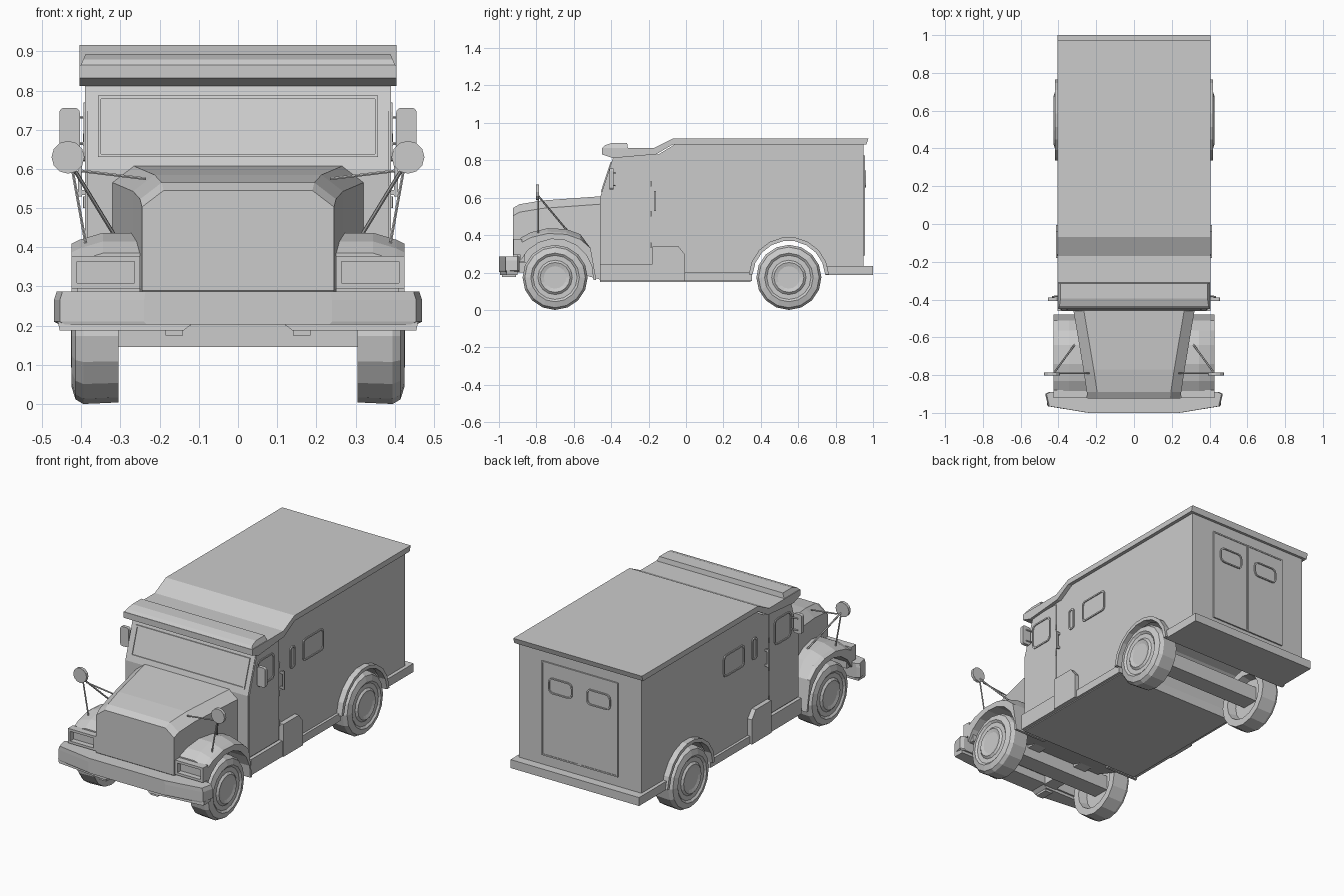
import bpy, bmesh
from math import cos, sin, pi, radians
from mathutils import Vector

if "Cube" in bpy.data.objects:
    bpy.data.objects.remove(bpy.data.objects["Cube"])


def loft(name, rings, mirror=False, closed_ends=True):
    bm = bmesh.new()
    vs = [[bm.verts.new(p) for p in r] for r in rings]
    n = len(rings[0])
    for a, b in zip(vs, vs[1:]):
        for i in range(n):
            j = (i + 1) % n
            bm.faces.new((a[i], a[j], b[j], b[i]))
    if closed_ends:
        bm.faces.new(vs[0])
        bm.faces.new(vs[-1])
    bmesh.ops.recalc_face_normals(bm, faces=bm.faces)
    me = bpy.data.meshes.new(name)
    bm.to_mesh(me)
    bm.free()
    ob = bpy.data.objects.new(name, me)
    bpy.context.collection.objects.link(ob)
    if mirror:
        ob.modifiers.new("mirror", 'MIRROR')
    return ob


def side_prism(name, pts, x0, x1, mirror=False):
    return loft(name, [[(x, y, z) for y, z in pts] for x in (x0, x1)], mirror)


def box(name, x, y, z, mirror=False):
    return side_prism(name, [(y[0], z[0]), (y[1], z[0]), (y[1], z[1]), (y[0], z[1])], *x, mirror)


def rod(name, a, b, r=0.004, n=6, mirror=True):
    a, b = Vector(a), Vector(b)
    q = (b - a).to_track_quat('Z', 'Y')
    ring = [q @ Vector((r * cos(2 * pi * i / n), r * sin(2 * pi * i / n), 0)) for i in range(n)]
    return loft(name, [[a + p for p in ring], [b + p for p in ring]], mirror)


def arc(cy, cz, r, a0, a1, n):
    return [(cy + r * cos(radians(a0 + (a1 - a0) * i / n)),
             cz + r * sin(radians(a0 + (a1 - a0) * i / n))) for i in range(n + 1)]


def rounded(u0, u1, v0, v1, r):
    pts = []
    for cu, cv, a in ((u1 - r, v1 - r, 0), (u0 + r, v1 - r, 90), (u0 + r, v0 + r, 180), (u1 - r, v0 + r, 270)):
        pts += arc(cu, cv, r, a, a + 90, 3)
    return pts


def framed(name, pts, place, height=0.006, lip=0.008, recess=0.005, mirror=False):
    # raised frame around a slightly sunken pane
    us, vs = [p[0] for p in pts], [p[1] for p in pts]
    cu, cv = (min(us) + max(us)) / 2, (min(vs) + max(vs)) / 2
    su = 1 - 2 * lip / (max(us) - min(us))
    sv = 1 - 2 * lip / (max(vs) - min(vs))
    inner = [(cu + (u - cu) * su, cv + (v - cv) * sv) for u, v in pts]
    rings = [(pts, -0.002), (pts, height), (inner, height), (inner, height - recess)]
    return loft(name, [[place(u, v, d) for u, v in q] for q, d in rings], mirror)


on_side = lambda u, v, d: (0.385 + d, u, v)
on_rear = lambda u, v, d: (u, 0.95 + d, v)
on_glass = lambda u, v, d: (u, -0.46 + (v - 0.6) * 0.075 / 0.23 - d, v)
on_lamp = lambda u, v, d: (u, -0.88 - d, v)
rect = lambda u0, u1, v0, v1: [(u0, v0), (u1, v0), (u1, v1), (u0, v1)]

# Armoured body with a rear wheel arch
side_prism("body", [(-0.46, 0.15), (-0.46, 0.6), (-0.385, 0.83), (-0.15, 0.83), (-0.06, 0.885),
                    (0.95, 0.885), (0.95, 0.2)] + arc(0.55, 0.175, 0.205, 7, 173, 9) + [(0.345, 0.15)],
           -0.385, 0.385)

# Roof cap with stepped front, and the raised visor on it
side_prism("roof", [(-0.39, 0.812), (-0.45, 0.832), (-0.45, 0.866), (-0.17, 0.866), (-0.07, 0.916), (0.975, 0.916),
                    (0.965, 0.885), (-0.07, 0.885), (-0.16, 0.832)], -0.405, 0.405)
visor = [(-0.45, 0.864), (-0.435, 0.88), (-0.395, 0.893), (-0.315, 0.893), (-0.31, 0.864)]
loft("roof_visor", [[(s * (0.402 - (z - 0.864) * 0.45), y, z) for y, z in visor] for s in (-1, 1)])

# Windscreen and rear doors
framed("windscreen", rect(-0.358, 0.358, 0.63, 0.787), on_glass)
framed("rear_door", rect(0.001, 0.24, 0.29, 0.825), on_rear, 0.008, 0.008, 0.003, True)
framed("rear_door_window", rounded(0.045, 0.195, 0.655, 0.745, 0.025), on_rear, 0.012, 0.007, 0.006, True)

# Cab doors, side windows and handles
door = [(-0.455, 0.25), (-0.19, 0.25), (-0.19, 0.82), (-0.385, 0.82), (-0.455, 0.6)]
side_prism("cab_door", door, 0.38, 0.39, True)
framed("door_window", rounded(-0.385, -0.235, 0.62, 0.77, 0.025), on_side, 0.01, mirror=True)
framed("gun_slot", rounded(-0.085, -0.04, 0.61, 0.735, 0.018), on_side, mirror=True)
framed("side_window", rounded(0.03, 0.215, 0.61, 0.735, 0.02), on_side, mirror=True)
box("grab_handle", (0.398, 0.408), (-0.17, -0.16), (0.53, 0.635), True)
for z in (0.54, 0.625):
    box("handle_mount", (0.38, 0.4), (-0.17, -0.16), (z - 0.006, z + 0.006), True)
for z in (0.33, 0.5, 0.66):
    rod("door_hinge", (0.392, -0.187, z), (0.392, -0.187, z + 0.03))

# Skirts, cab step and side tool box
box("skirt", (0.37, 0.4), (-0.01, 0.352), (0.155, 0.2), True)
box("cab_step", (0.37, 0.405), (-0.46, -0.18), (0.155, 0.245), True)
side_prism("side_box", [(-0.18, 0.155), (-0.18, 0.34), (-0.04, 0.34), (-0.005, 0.295), (-0.005, 0.155)],
           0.37, 0.412, True)

# Rear wheel arch flares and rear bumper
flare = arc(0.55, 0.175, 0.215, 4, 176, 9)
side_prism("rear_arch", flare + arc(0.55, 0.175, 0.195, 176, 4, 9), 0.375, 0.418, True)
box("rear_bumper", (-0.405, 0.405), (0.745, 1.0), (0.187, 0.235))

# Bonnet, tapering to the front
hood = []
for y, w, zt, zb in ((-0.925, 0.245, 0.545, 0.29), (-0.89, 0.25, 0.565, 0.25),
                     (-0.77, 0.268, 0.585, 0.25), (-0.45, 0.322, 0.608, 0.16)):
    half = [(w, zb), (w, zt - 0.042), (w - 0.055, zt)]
    hood.append([(x, y, z) for x, z in half] + [(-x, y, z) for x, z in reversed(half)])
loft("bonnet", hood)

# Front fenders with sloping outer edge
top = [(-0.885, 0.385), (-0.83, 0.415), (-0.74, 0.437), (-0.64, 0.432), (-0.565, 0.405), (-0.51, 0.33), (-0.48, 0.16)]
under = arc(-0.70, 0.175, 0.205, -4, 155, 8) + [(-0.885, 0.29)]
loft("front_fender", [[(x, y, z - (drop if y < -0.55 else 0)) for y, z in top] + [(x, y, z) for y, z in under]
                      for x, drop in ((0.22, 0), (0.345, 0), (0.405, 0.018), (0.425, 0.028))], True)

# Headlight housings with a hood lip
framed("headlight", rect(0.25, 0.425, 0.295, 0.378), on_lamp, 0.042, 0.014, 0.03, True)
box("headlight_base", (0.25, 0.41), (-0.9, -0.86), (0.26, 0.3), True)

# Front bumper with swept ends, valance and tow tabs
bump = [(-0.24, -1.0), (0.24, -1.0), (0.455, -0.965), (0.47, -0.9), (0.45, -0.89), (-0.45, -0.89), (-0.47, -0.9),
        (-0.455, -0.965)]
loft("front_bumper", [[(x * s, y, z) for x, y in bump] for z, s in ((0.203, 0.97), (0.21, 1), (0.265, 1), (0.287, 0.985))])
low = [(0.11, 0.21), (0.14, 0.187), (0.455, 0.187), (0.46, 0.21)]
loft("bumper_lower", [[(x, -0.995 + max(0, x - 0.24) * 0.16, z) for x, z in low], [(x, -0.9, z) for x, z in low]], True)
box("tow_tab", (0.14, 0.185), (-0.985, -0.91), (0.175, 0.2), True)
box("chassis_rail", (0.12, 0.2), (-0.9, -0.45), (0.2, 0.27), True)

# Wheels and axles
tyre = [(0.355, 0.001), (0.355, 0.12), (0.305, 0.13), (0.305, 0.17), (0.395, 0.174), (0.415, 0.162), (0.425, 0.13),
        (0.416, 0.118), (0.416, 0.092), (0.426, 0.08), (0.42, 0.06), (0.42, 0.001)]
for label, wy in (("front", -0.70), ("rear", 0.55)):
    loft(label + "_wheel", [[(x, wy + r * cos(2 * pi * i / 16), 0.174 + r * sin(2 * pi * i / 16))
                             for i in range(16)] for x, r in tyre], True)
    box(label + "_axle", (-0.36, 0.36), (wy - 0.05, wy + 0.05), (0.146, 0.23))

# Round fender mirrors on tripod rods
M = (0.425, -0.79, 0.61)
rod("round_mirror", (0.434, -0.802, 0.63), (0.434, -0.785, 0.63), 0.042, 12)
rod("mirror_rod_front", M, (0.388, -0.79, 0.405))
rod("mirror_rod_rear", M, (0.315, -0.64, 0.43), 0.005)
rod("mirror_rod_inner", (0.4, -0.79, 0.595), (0.235, -0.79, 0.575))

# Door mirrors with arms
loft("door_mirror", [[(x, y, z) for x, z in rounded(0.404, 0.456, 0.645, 0.756, 0.012)] for y in (-0.408, -0.388)], True)
for z in (0.665, 0.732):
    rod("door_mirror_arm", (0.38, -0.38, z), (0.435, -0.385, z))
